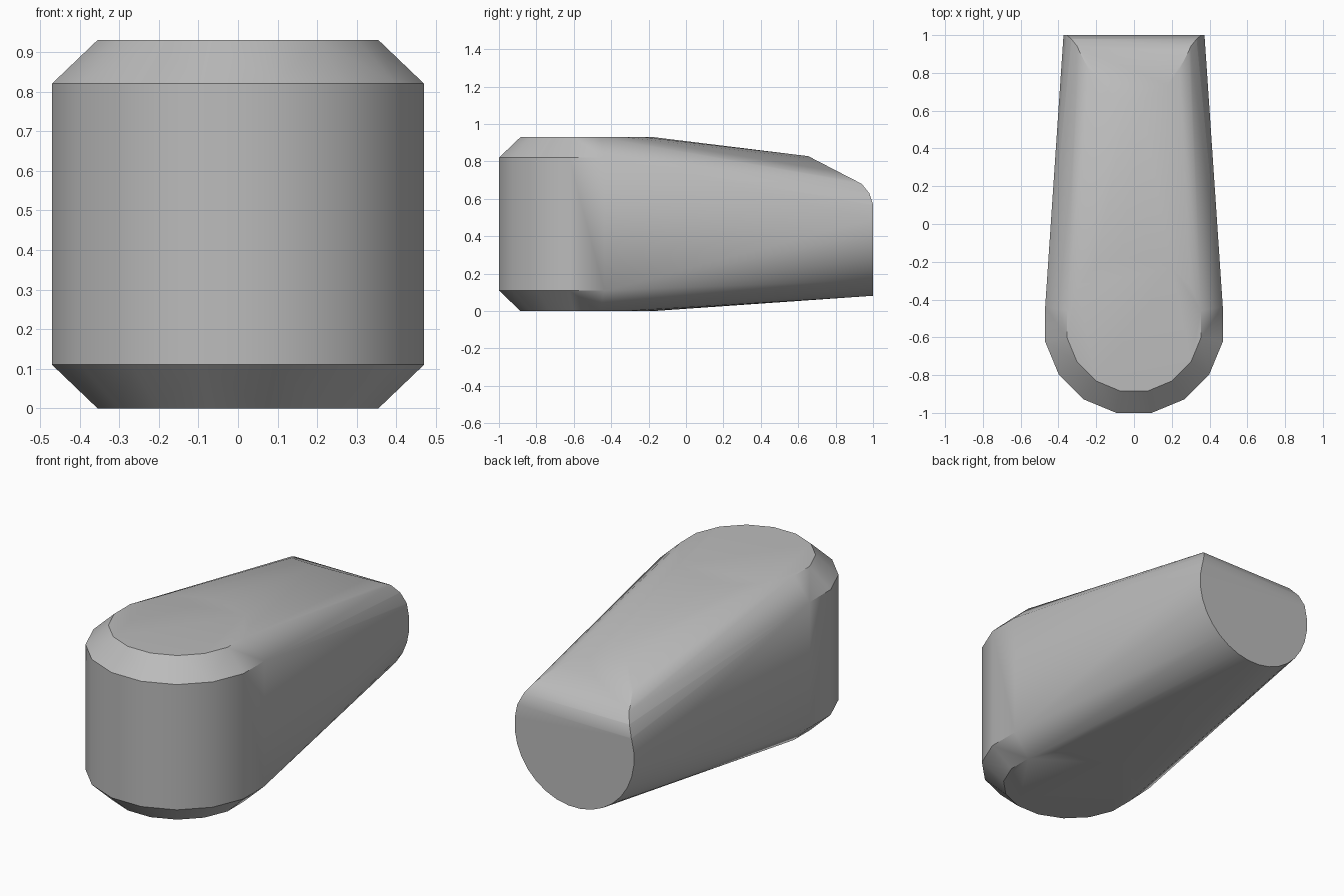
import bpy
import bmesh
from math import cos, sin, pi, sqrt, radians

cube = bpy.data.objects.get("Cube")
if cube:
    bpy.data.objects.remove(cube, do_unlink=True)

SIDES = 16
FRONT_Y = -0.53          # axis of the upright rounded front
BACK_Z, BACK_R = 0.455, 0.375   # axis height and radius of the round back end
# Sloped top of the back end as (y, z) corners
SLOPE = [(0.65, 0.83), (0.94, 0.68), (0.98, 0.63), (1.0, 0.57)]


def slope_y(z):
    """Depth of the back end at a given height."""
    for (y0, z0), (y1, z1) in zip(SLOPE, SLOPE[1:]):
        if z >= z1:
            return y0 + (y1 - y0) * (z0 - z) / (z0 - z1)
    return SLOPE[-1][0]


def front_ring(apothem, z):
    """Upright ring with a flat side facing the front."""
    r = apothem / cos(pi / SIDES)
    angles = [2 * pi * (i + 0.5) / SIDES for i in range(SIDES)]
    return [(r * cos(a), FRONT_Y + r * sin(a), z) for a in angles]


# Front: chamfered upright cylinder
points = []
for apothem, z in [(0.355, 0), (0.47, 0.11), (0.47, 0.82), (0.355, 0.93)]:
    points += front_ring(apothem, z)

# Back: round end trimmed by the slope, with points on each crease
for i in range(32):
    a = 2 * pi * (i + 0.5) / 32
    z = BACK_Z + BACK_R * sin(a)
    points.append((BACK_R * cos(a), slope_y(z), z))
for y, z in SLOPE[1:]:
    x = sqrt(BACK_R ** 2 - (z - BACK_Z) ** 2)
    points += [(x, y, z), (-x, y, z)]

# Skin both ends together as one convex body
bm = bmesh.new()
for p in points:
    bm.verts.new(p)
hull = bmesh.ops.convex_hull(bm, input=bm.verts)
loose = {v for v in hull["geom_interior"] + hull["geom_unused"]
         if isinstance(v, bmesh.types.BMVert)}
bmesh.ops.delete(bm, geom=list(loose), context='VERTS')
bmesh.ops.dissolve_limit(bm, angle_limit=radians(0.5),
                         verts=bm.verts, edges=bm.edges)
bmesh.ops.recalc_face_normals(bm, faces=bm.faces)

mesh = bpy.data.meshes.new("tapered_body")
bm.to_mesh(mesh)
bm.free()
body = bpy.data.objects.new("tapered_body", mesh)
bpy.context.collection.objects.link(body)

# Plain grey finish
grey = bpy.data.materials.new("plain grey")
grey.use_nodes = True
colour = (0.5, 0.5, 0.5, 1)
grey.diffuse_color = colour
grey.node_tree.nodes["Principled BSDF"].inputs["Base Color"].default_value = colour
mesh.materials.append(grey)

# Smooth sides, crisp chamfers and end faces
bpy.ops.object.select_all(action='DESELECT')
body.select_set(True)
bpy.context.view_layer.objects.active = body
bpy.ops.object.shade_smooth_by_angle(angle=radians(30))
